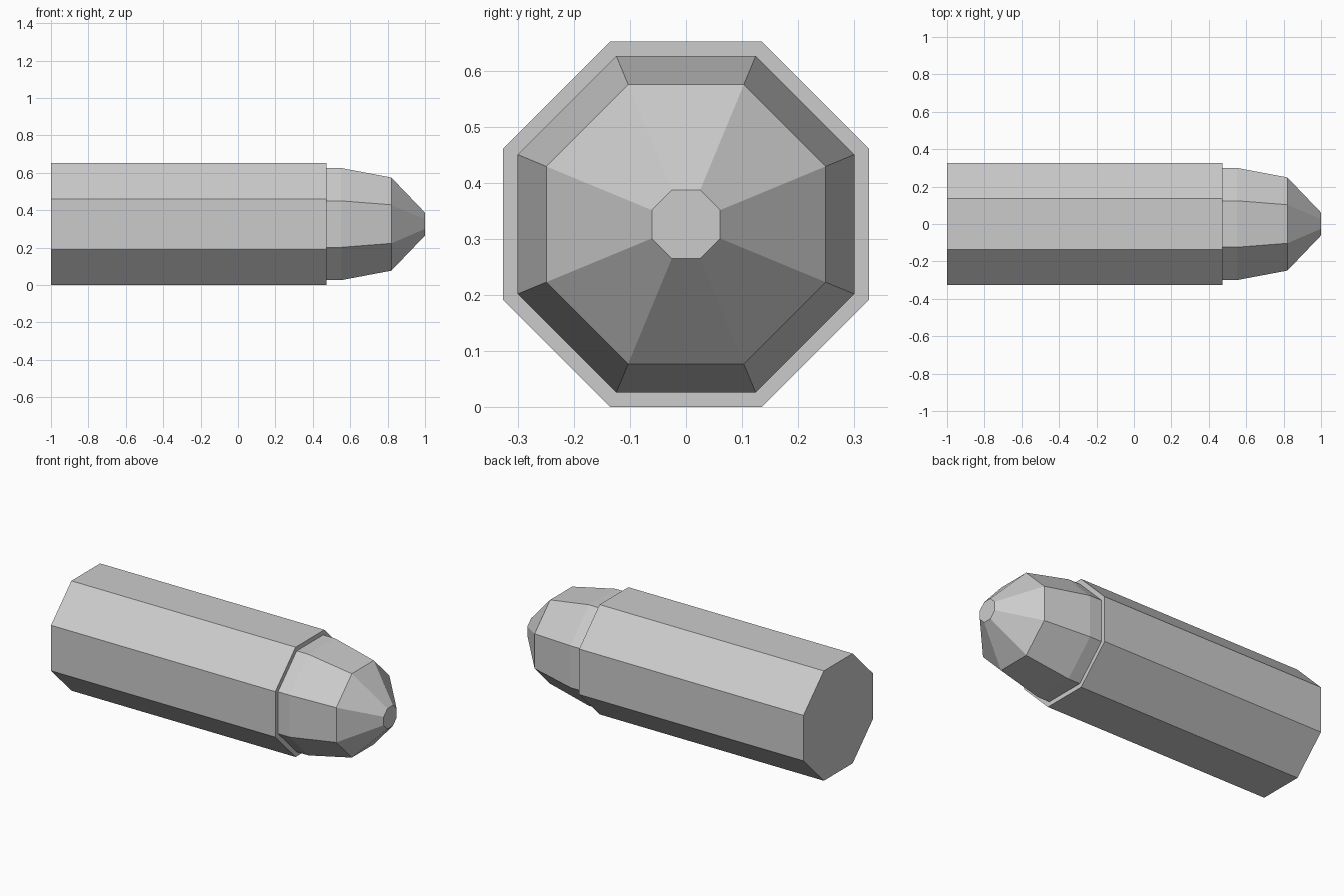
import bpy
import bmesh
from math import cos, sin, pi

SIDES = 8
AXIS_Z = 0.326

cube = bpy.data.objects.get("Cube")
if cube:
    bpy.data.objects.remove(cube, do_unlink=True)

# Single plain grey
grey = bpy.data.materials.new("plain grey")
grey.use_nodes = True
colour = (0.6, 0.6, 0.6, 1)
grey.diffuse_color = colour
bsdf = next(n for n in grey.node_tree.nodes if n.type == "BSDF_PRINCIPLED")
bsdf.inputs["Base Color"].default_value = colour


def lathe_x(name, profile):
    """Closed octagonal solid along x; profile holds (x, centre-to-flat radius)."""
    bm = bmesh.new()
    rings = []
    for x, flat in profile:
        r = flat / cos(pi / SIDES)
        angles = [(i + 0.5) * 2 * pi / SIDES for i in range(SIDES)]
        rings.append([bm.verts.new((x, r * cos(a), r * sin(a))) for a in angles])
    for a, b in zip(rings, rings[1:]):
        for i in range(SIDES):
            j = (i + 1) % SIDES
            bm.faces.new((a[i], a[j], b[j], b[i]))
    bm.faces.new(rings[0])
    bm.faces.new(rings[-1])
    bmesh.ops.recalc_face_normals(bm, faces=bm.faces)
    mesh = bpy.data.meshes.new(name)
    bm.to_mesh(mesh)
    bm.free()
    mesh.materials.append(grey)
    obj = bpy.data.objects.new(name, mesh)
    obj.location.z = AXIS_Z
    bpy.context.collection.objects.link(obj)
    return obj


# Straight casing
lathe_x("casing", [(-1, 0.326), (0.473, 0.326)])

# Stepped-in tapering tip with a blunt end
lathe_x("tapered_tip", [(0.473, 0.3), (0.55, 0.3), (0.82, 0.249), (1, 0.061)])
